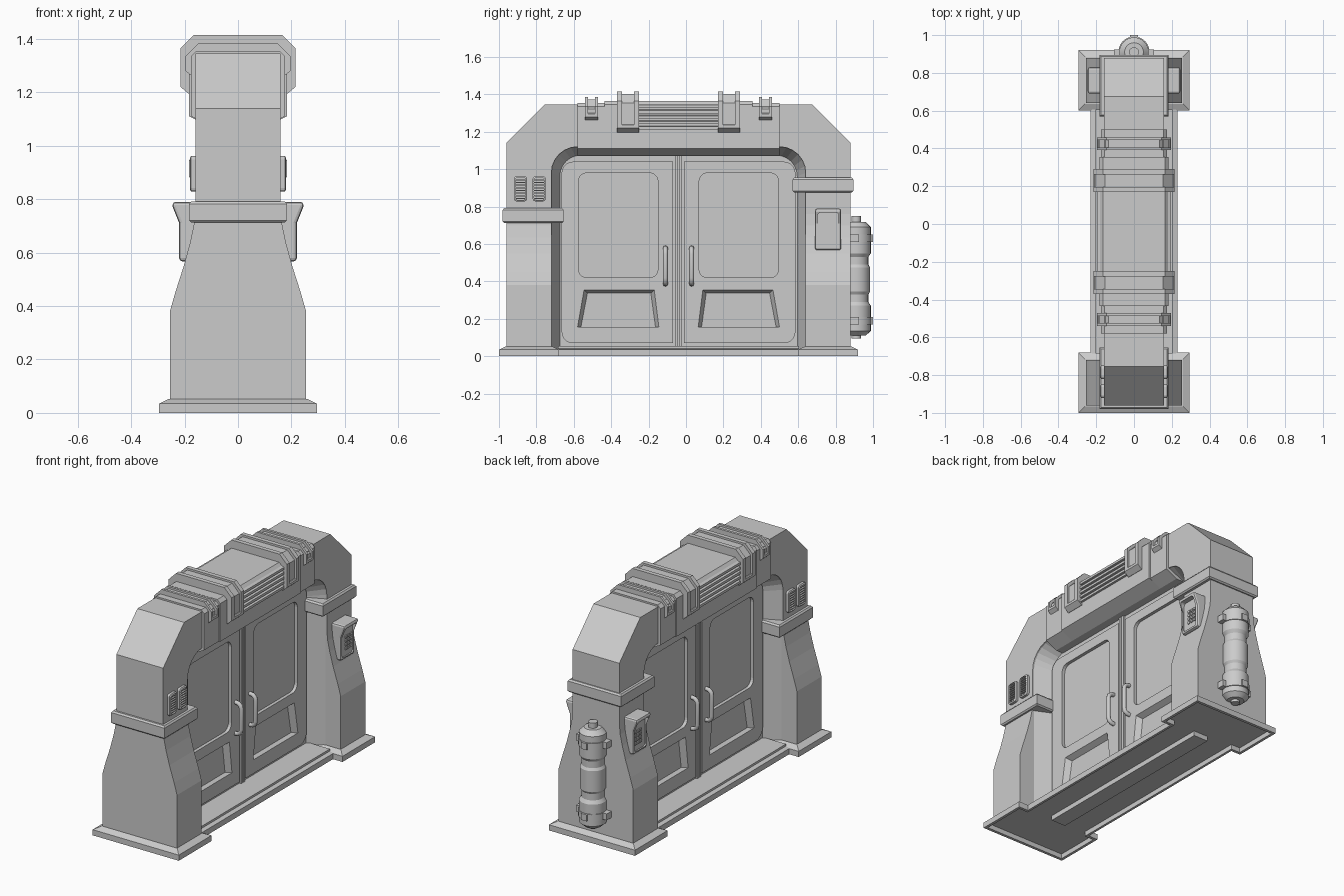
import bpy, bmesh, math
from mathutils import Vector

if "Cube" in bpy.data.objects:
    bpy.data.objects.remove(bpy.data.objects["Cube"])

C = -0.04  # centre of the doorway along y


def loft(name, rings):
    """Closed solid through equal-sized rings of points."""
    n = len(rings[0])
    verts = [p for r in rings for p in r]
    faces = [list(range(n)), list(range((len(rings) - 1) * n, len(rings) * n))]
    for k in range(len(rings) - 1):
        for i in range(n):
            j = (i + 1) % n
            faces.append([k * n + i, k * n + j, (k + 1) * n + j, (k + 1) * n + i])
    me = bpy.data.meshes.new(name)
    me.from_pydata(verts, [], faces)
    bm = bmesh.new()
    bm.from_mesh(me)
    bmesh.ops.recalc_face_normals(bm, faces=bm.faces)
    bm.to_mesh(me)
    bm.free()
    ob = bpy.data.objects.new(name, me)
    bpy.context.collection.objects.link(ob)
    return ob


def at_x(pts, x):
    return [(x, y, z) for y, z in pts]


def at_y(pts, y):
    return [(x, y, z) for x, z in pts]


def at_z(x, y0, y1, z):
    return [(-x, y0, z), (x, y0, z), (x, y1, z), (-x, y1, z)]


def rounded(y0, y1, z0, z1, r, n=5):
    pts = []
    for cy, cz, a in ((y1 - r, z1 - r, 0), (y0 + r, z1 - r, 90),
                      (y0 + r, z0 + r, 180), (y1 - r, z0 + r, 270)):
        for i in range(n + 1):
            t = math.radians(a + 90 * i / n)
            pts.append((cy + r * math.cos(t), cz + r * math.sin(t)))
    return pts


def mirror_x(ob):
    ob.modifiers.new("mirror", 'MIRROR')
    return ob


def cut(ob, cutter):
    m = ob.modifiers.new("cut", 'BOOLEAN')
    m.operation, m.solver, m.object = 'DIFFERENCE', 'EXACT', cutter
    bpy.context.view_layer.objects.active = ob
    bpy.ops.object.modifier_apply(modifier=m.name)
    bpy.data.objects.remove(cutter)


def smooth(ob):
    bpy.ops.object.select_all(action='DESELECT')
    ob.select_set(True)
    bpy.context.view_layer.objects.active = ob
    bpy.ops.object.shade_smooth_by_angle(angle=math.radians(25))


# Arch body: flared profile along y, clipped at the upper corners
half = [(0.255, 0.03), (0.255, 0.38), (0.235, 0.45), (0.203, 0.55), (0.18, 0.635),
        (0.166, 0.70), (0.16, 0.76), (0.16, 1.345)]
profile = half + [(-x, z) for x, z in reversed(half)]
body = loft("arch_body", [at_y(profile, C - 0.92), at_y(profile, C + 0.92)])
bm = bmesh.new()
bm.from_mesh(body.data)
for s in (1, -1):
    bmesh.ops.bisect_plane(bm, geom=bm.verts[:] + bm.edges[:] + bm.faces[:], clear_outer=True,
                           plane_co=(0, C + s * 0.92, 1.14), plane_no=Vector((0, s, 1)).normalized())
    bmesh.ops.holes_fill(bm, edges=[e for e in bm.edges if e.is_boundary], sides=0)
bmesh.ops.recalc_face_normals(bm, faces=bm.faces)
bm.to_mesh(body.data)
bm.free()


# Doorway recess on both sides, with a sloped reveal
def opening(inset):
    y, top, r = 0.68 - inset, 1.12 - inset, 0.14 - inset * 0.6
    arc = [math.radians(90 * i / 6) for i in range(7)]
    right = [(y, 0.0)] + [(y - r + r * math.cos(t), top - r + r * math.sin(t)) for t in arc]
    return [(C + a, b) for a, b in right] + [(C - a, b) for a, b in reversed(right)]


for sx in (1, -1):
    cut(body, loft("opening_cutter", [at_x(opening(0.045), sx * 0.02), at_x(opening(0.045), sx * 0.05),
                                      at_x(opening(0), sx * 0.15), at_x(opening(0), sx * 0.4)]))

# Door backing frame, then double door with windows, lower recesses and centre channel
outline = rounded(C - 0.625, C + 0.625, 0.07, 1.04, 0.06)
frame = loft("door_frame", [at_x(opening(0.04), x) for x in (-0.05, 0.05)])
cut(frame, loft("frame_cutter", [at_x(rounded(C - 0.6, C + 0.6, 0.1, 1.02, 0.05), x) for x in (-0.1, 0.1)]))
door = loft("double_door", [at_x(outline, -0.06), at_x(outline, 0.06)])
for sx in (1, -1):
    cut(door, loft("seam_cutter", [at_x(rounded(C - 0.03, C + 0.03, 0.0, 1.2, 0.001, 1), sx * x)
                                   for x in (0.045, 0.1)]))
    for s in (1, -1):
        lo, hi = sorted((C + s * 0.11, C + s * 0.535))
        cut(door, loft("window_cutter", [at_x(rounded(lo, hi, 0.42, 0.98, 0.045), sx * x)
                                         for x in (0.04, 0.1)]))

        def trap(i):
            return [(C + s * d, z) for d, z in ((0.105 + i, 0.155), (0.54 - i, 0.155),
                                                (0.505 - i, 0.355 - i), (0.13 + i, 0.355 - i))]
        cut(door, loft("recess_cutter", [at_x(trap(0.018), sx * 0.025), at_x(trap(0), sx * 0.06),
                                         at_x(trap(0), sx * 0.1)]))
for s in (1, -1):
    lo, hi = sorted((C + s * 0.003, C + s * 0.019))
    strip = rounded(lo, hi, 0.05, 1.075, 0.002, 1)
    loft("seam_strip", [at_x(strip, -0.062), at_x(strip, 0.062)])
    # Pull handles
    for sx in (1, -1):
        cu = bpy.data.curves.new("door_handle", 'CURVE')
        cu.dimensions, cu.bevel_depth, cu.bevel_resolution, cu.use_fill_caps = '3D', 0.013, 2, True
        path = [(0.05, 0.385), (0.08, 0.388), (0.095, 0.40), (0.10, 0.42)]
        path += [(x, 0.965 - z) for x, z in reversed(path)]
        sp = cu.splines.new('POLY')
        sp.points.add(len(path) - 1)
        for p, (x, z) in zip(sp.points, path):
            p.co = (sx * x, C + s * 0.07, z, 1)
        bpy.context.collection.objects.link(bpy.data.objects.new("door_handle", cu))


# Feet and threshold, hollow underneath
def hollow(ob, x, y0, y1):
    cut(ob, loft("underside_cutter", [at_z(x, y0, y1, z) for z in (-0.1, 0.03)]))


for s in (1, -1):
    lo, hi = sorted((C + s * 0.96, C + s * 0.64))
    foot = loft("foot", [at_z(0.295, lo, hi, 0), at_z(0.295, lo, hi, 0.035),
                         at_z(0.26, lo + 0.035, hi - 0.035, 0.052)])
    hollow(foot, 0.278, lo + 0.018, hi - 0.018)
    hollow(foot, 0.215, C - 0.9, C + 0.9)
sill = loft("threshold", [at_z(0.23, C - 0.645, C + 0.645, z) for z in (0, 0.035)]
            + [at_z(0.205, C - 0.645, C + 0.645, z) for z in (0.042, 0.055)])
hollow(sill, 0.215, C - 0.9, C + 0.9)

# Pillar collars at two heights
for y0, y1, z0 in ((-0.98, -0.655, 0.712), (0.57, 0.895, 0.875)):
    b = 0.008
    loft("pillar_collar", [at_z(0.183 - b, y0 + b, y1 - b, z0), at_z(0.183, y0, y1, z0 + b),
                           at_z(0.183, y0, y1, z0 + 0.07), at_z(0.183 - b, y0 + b, y1 - b, z0 + 0.08)])


# Lintel cladding: chamfered sections along y
def band(name, y0, y1, w, zb, zt, c=0.05):
    h = [(0.1, zb), (w - 0.03, zb), (w, zb + 0.025), (w, zt - c), (w - c, zt)]
    p = h + [(-x, z) for x, z in reversed(h)]
    return loft(name, [at_y(p, y0), at_y(p, y1)])


def cladding(name, d, w, z):
    p = [(0.1, 1.07), (w, 1.11), (w, z - 0.02), (w - 0.02, z)]
    p += [(-x, a) for x, a in reversed(p)]
    loft(name, [at_y(p, C - d), at_y(p, C + d)])


cladding("lintel_outer_cladding", 0.54, 0.175, 1.355)
cladding("lintel_inner_cladding", 0.395, 0.183, 1.365)
for s in (1, -1):
    # large clamp and small clip: two ribs, recessed middle, chamfered feet
    for name, c, d, w, zb, zt in (("large_clamp", 0.27, 0.06, 0.215, 1.195, 1.415),
                                  ("small_clip", 0.465, 0.034, 0.196, 1.255, 1.385)):
        y, t = C + s * c, d * 0.45
        band(name + "_rib", y - d, y - d + t, w, zb, zt)
        band(name + "_rib", y + d - t, y + d, w, zb, zt)
        band(name + "_middle", y - d + t, y + d - t, w - 0.012, zb + 0.02, zt - 0.012)
        band(name + "_feet", y - d, y + d, w, zb, zb + 0.045, 0.005)
# Louvre slats between the clamps
for i in range(5):
    z = 1.212 + 0.029 * i
    slat = [(0.197, z), (0.197, z + 0.015), (0.18, z + 0.02), (-0.18, z + 0.02), (-0.197, z + 0.015), (-0.197, z)]
    loft("louvre_slat", [at_y(slat, C - 0.21), at_y(slat, C + 0.21)])

# Vent grilles on the front pillar
for y in (-0.885, -0.785):
    shape, inner = rounded(y - 0.035, y + 0.035, 0.828, 0.962, 0.014, 3), rounded(y - 0.027, y + 0.027, 0.836, 0.954, 0.01, 3)
    mirror_x(loft("vent_frame", [at_x(shape, 0.15), at_x(shape, 0.175), at_x(inner, 0.18), at_x(inner, 0.164)]))
    for i in range(8):
        z = 0.841 + i * 0.0142
        mirror_x(loft("vent_slat", [at_x(rounded(y - 0.027, y + 0.027, z, z + 0.006, 0.001, 1), x)
                                    for x in (0.16, 0.176)]))

# Keypads with a flared hood on the rear pillar
ya, yb = 0.69, 0.83
side = [(0.14, 0.567), (0.22, 0.567), (0.22, 0.71), (0.245, 0.772), (0.245, 0.79), (0.14, 0.79)]
keypad = loft("keypad_housing", [at_y(side, ya), at_y(side, yb)])
bv = keypad.modifiers.new("corners", 'BEVEL')
bv.width, bv.segments, bv.limit_method, bv.angle_limit = 0.012, 2, 'ANGLE', math.radians(60)
bpy.context.view_layer.objects.active = keypad
bpy.ops.object.modifier_apply(modifier=bv.name)
cut(keypad, loft("keypad_cutter", [at_x(rounded(ya + 0.014, yb - 0.014, 0.58, 0.768, 0.015, 3), x)
                                   for x in (0.212, 0.3)]))
mirror_x(keypad)
for i in range(3):
    for j in range(4):
        y, z = 0.75 + 0.024 * i, 0.625 + 0.024 * j
        mirror_x(loft("keypad_button", [at_x(rounded(y - 0.008, y + 0.008, z - 0.008, z + 0.008, 0.001, 1), x)
                                        for x in (0.205, 0.218)]))


# Gas tank on the rear face, held by two clamps
def lathe(name, prof, n=24):
    return loft(name, [[(r * math.cos(2 * math.pi * i / n), 0.91 + r * math.sin(2 * math.pi * i / n), z)
                        for i in range(n)] for r, z in prof])


smooth(lathe("gas_tank", [(0.025, 0.095), (0.025, 0.11), (0.05, 0.11), (0.078, 0.135), (0.078, 0.27), (0.065, 0.29),
                          (0.065, 0.33), (0.074, 0.345), (0.074, 0.475), (0.065, 0.49), (0.065, 0.53), (0.078, 0.55),
                          (0.078, 0.69), (0.05, 0.718), (0.026, 0.718), (0.026, 0.75)]))
for z in (0.17, 0.61):
    smooth(lathe("tank_clamp_ring", [(0.083, z), (0.083, z + 0.04)]))
    loft("tank_clamp_ears", [at_z(0.105, 0.87, 0.925, z), at_z(0.105, 0.87, 0.925, z + 0.04)])
    loft("tank_clamp_bolt", [at_z(0.02, 0.97, 1.0, z), at_z(0.02, 0.97, 1.0, z + 0.04)])
